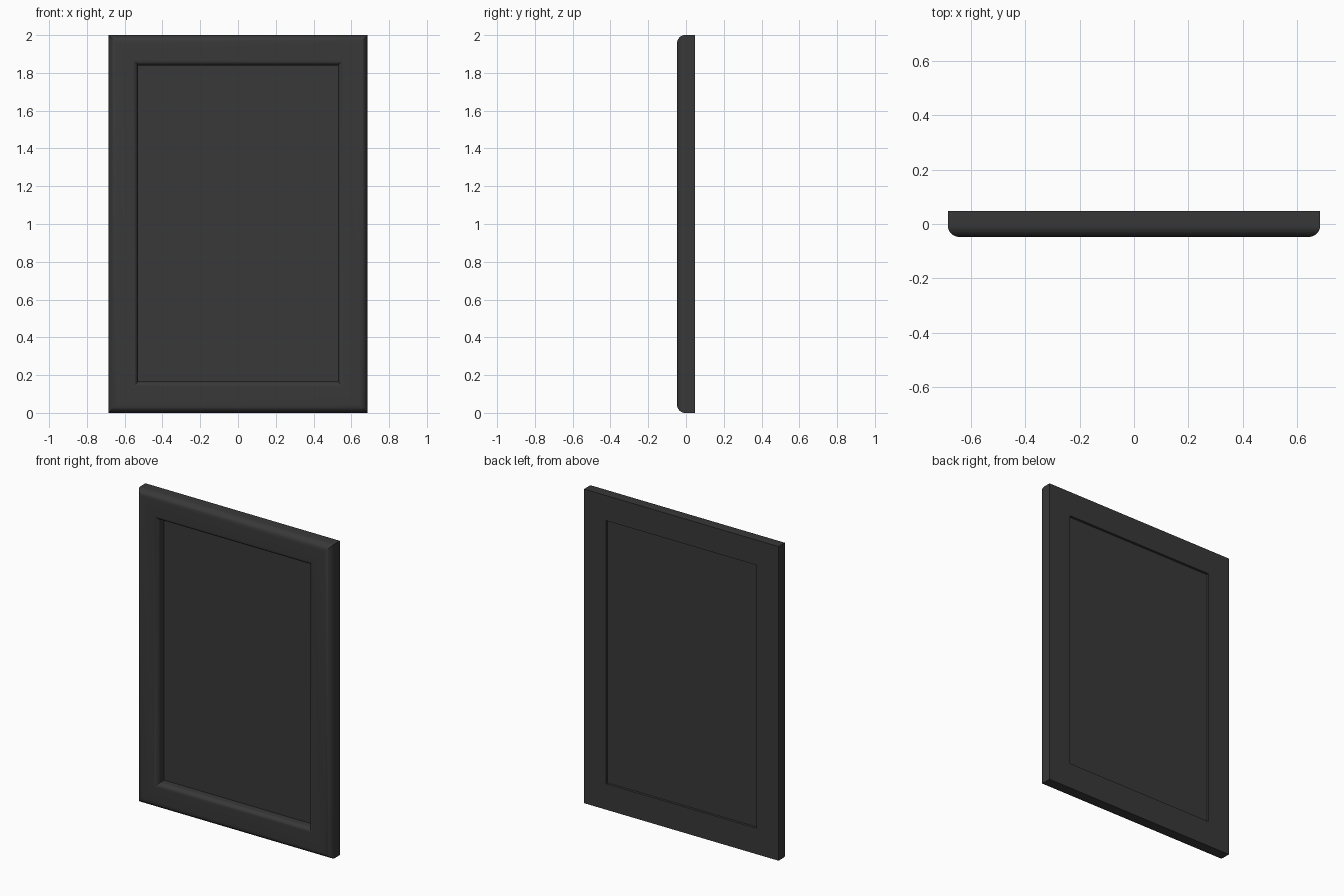
import bpy, bmesh, math

if "Cube" in bpy.data.objects:
    bpy.data.objects.remove(bpy.data.objects["Cube"])

HW, H = 0.685, 2.0            # half width, height
IX, Z0, Z1 = 0.53, 0.165, 1.84  # opening half width, bottom, top
YF, YB = -0.0475, 0.0475      # front and back planes
W = HW - IX


def arc(cx, cy, r, a0, a1, n=8):
    return [(cx + r * math.cos(math.radians(a0 + (a1 - a0) * i / n)),
             cy + r * math.sin(math.radians(a0 + (a1 - a0) * i / n))) for i in range(n + 1)]


# Moulding section: (t across the rail, 0 = outside .. 1 = opening, y depth)
RO, RI = 0.042, 0.028
section = [(0, YB)] + arc(RO, YF + RO, RO, 180, 270) \
    + arc(W - RI, YF + RI, RI, 270, 360) + [(W, YB)]

# Picture frame: section swept around four mitred corners
bm = bmesh.new()
outer = [(-HW, 0), (HW, 0), (HW, H), (-HW, H)]
inner = [(-IX, Z0), (IX, Z0), (IX, Z1), (-IX, Z1)]
rings = []
for (ox, oz), (ix, iz) in zip(outer, inner):
    rings.append([bm.verts.new((ox + (ix - ox) * t / W, y, oz + (iz - oz) * t / W))
                  for t, y in section])
n = len(section)
for k in range(4):
    a, b = rings[k], rings[(k + 1) % 4]
    for i in range(n):
        j = (i + 1) % n
        bm.faces.new((a[i], b[i], b[j], a[j]))
bmesh.ops.recalc_face_normals(bm, faces=bm.faces)
mesh = bpy.data.meshes.new("frame")
bm.to_mesh(mesh)
bm.free()
frame = bpy.data.objects.new("frame", mesh)
bpy.context.collection.objects.link(frame)

# Recessed panel filling the opening
P0, P1 = 0.013, 0.032
bpy.ops.mesh.primitive_cube_add(size=1, location=(0, (P0 + P1) / 2, (Z0 + Z1) / 2))
panel = bpy.context.object
panel.name = "panel"
panel.scale = (2 * IX + 0.004, P1 - P0, Z1 - Z0 + 0.004)

# Dark finish
mat = bpy.data.materials.new("dark_finish")
mat.diffuse_color = (0.04, 0.04, 0.04, 1)
mat.use_nodes = True
mat.node_tree.nodes["Principled BSDF"].inputs["Base Color"].default_value = mat.diffuse_color
for ob in (frame, panel):
    ob.data.materials.append(mat)

bpy.ops.object.select_all(action='DESELECT')
frame.select_set(True)
bpy.context.view_layer.objects.active = frame
bpy.ops.object.shade_smooth_by_angle(angle=math.radians(30))
